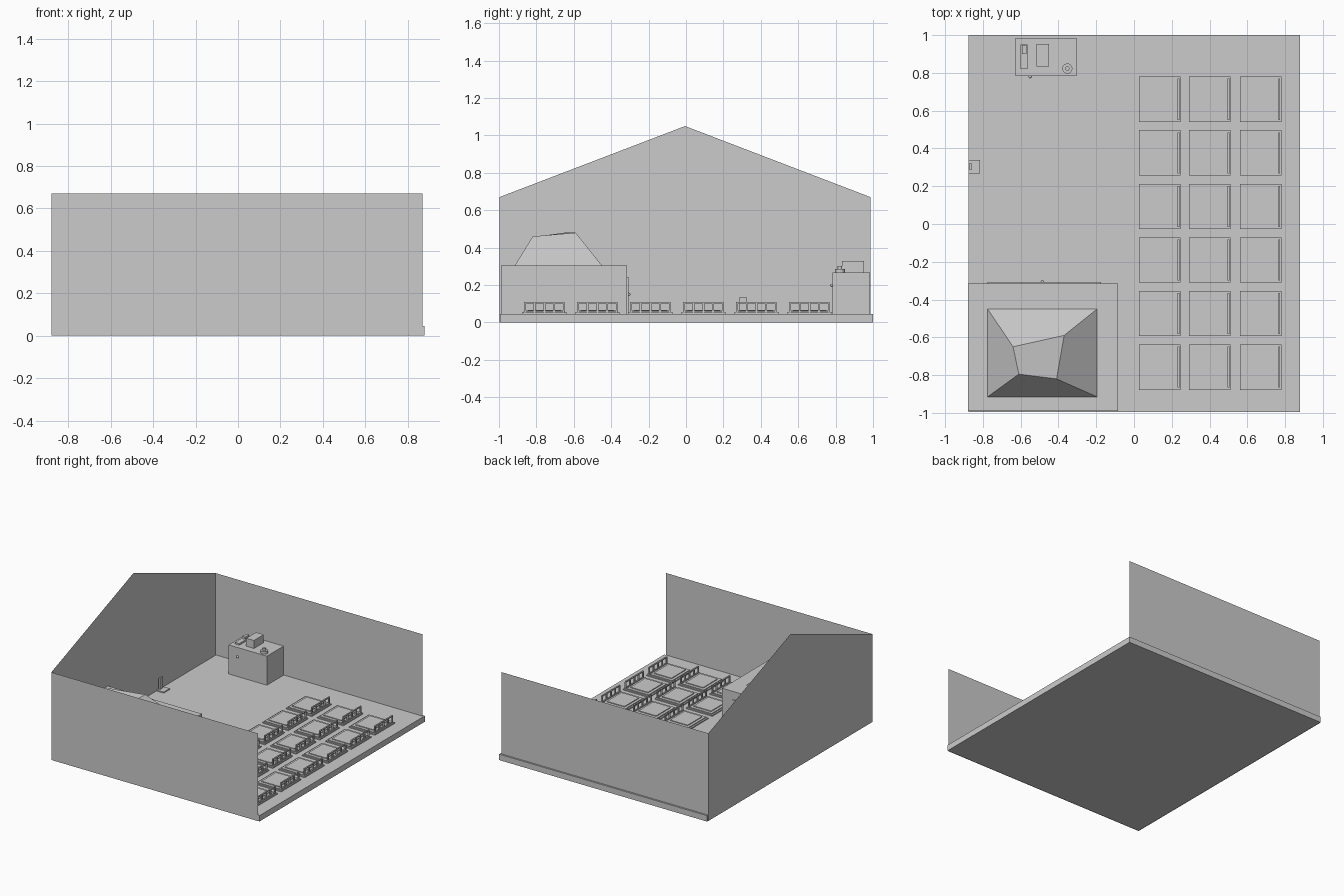
import bpy, bmesh
from mathutils import Matrix, Vector

if "Cube" in bpy.data.objects:
    bpy.data.objects.remove(bpy.data.objects["Cube"])

grey = bpy.data.materials.new("plain grey")
grey.diffuse_color = (0.6, 0.6, 0.6, 1)
grey.use_nodes = True
grey.node_tree.nodes["Principled BSDF"].inputs["Base Color"].default_value = grey.diffuse_color


def finish(name, bm, link=True):
    bmesh.ops.recalc_face_normals(bm, faces=bm.faces)
    me = bpy.data.meshes.new(name)
    bm.to_mesh(me)
    bm.free()
    me.materials.append(grey)
    ob = bpy.data.objects.new(name, me)
    bpy.context.collection.objects.link(ob)
    return ob


def add_box(bm, x0, x1, y0, y1, z0, z1):
    c = Vector(((x0 + x1) / 2, (y0 + y1) / 2, (z0 + z1) / 2))
    m = Matrix.Translation(c) @ Matrix.Diagonal((x1 - x0, y1 - y0, z1 - z0, 1))
    bmesh.ops.create_cube(bm, size=1, matrix=m)


def boxes(name, *specs):
    bm = bmesh.new()
    for s in specs:
        add_box(bm, *s)
    return finish(name, bm)


def sheet(name, pts):
    bm = bmesh.new()
    bm.faces.new([bm.verts.new(p) for p in pts])
    return finish(name, bm)


def knob(name, loc, r):
    bm = bmesh.new()
    bmesh.ops.create_uvsphere(bm, u_segments=12, v_segments=8, radius=r,
                              matrix=Matrix.Translation(loc))
    for f in bm.faces:
        f.smooth = True
    return finish(name, bm)


FL = 0.045           # floor top
L, R = -0.88, 0.87   # wall ends
F, B = -0.998, 0.987  # front and back wall planes

# room shell: floor slab and thin walls, right side open
boxes("floor", (-0.877, 0.88, -0.995, 1.0, 0, FL))
for name, y in (("front_wall", F), ("back_wall", B)):
    sheet(name, [(L, y, 0), (R, y, 0), (R, y, 0.67), (L, y, 0.67)])
sheet("gable_wall", [(L, F, 0), (L, B, 0), (L, B, 0.67), (L, -0.005, 1.05), (L, F, 0.67)])

# raised platform with front panel and knob
boxes("platform", (-0.878, -0.085, -0.99, -0.315, FL, 0.305))
boxes("platform_panel", (-0.775, -0.175, -0.316, -0.308, FL, 0.243))
knob("panel_knob", (-0.485, -0.306, 0.15), 0.009)

# irregular block on the platform
bm = bmesh.new()
base = [bm.verts.new((x, y, 0.305)) for x, y in
        ((-0.775, -0.915), (-0.195, -0.915), (-0.195, -0.45), (-0.775, -0.45))]
top = [bm.verts.new(p) for p in
       ((-0.61, -0.795, 0.46), (-0.41, -0.82, 0.46), (-0.37, -0.59, 0.48), (-0.64, -0.65, 0.48))]
bm.faces.new(base)
bm.faces.new(top)
for i in range(4):
    j = (i + 1) % 4
    bm.faces.new((base[i], base[j], top[j], top[i]))
finish("faceted_block", bm)

# low floor seats: plate, pad, cushion and railed backrest
bm = bmesh.new()
add_box(bm, -0.11, 0.11, -0.12, 0.12, FL, 0.053)
add_box(bm, -0.098, 0.088, -0.11, 0.11, 0.053, 0.06)
add_box(bm, -0.078, 0.07, -0.088, 0.088, 0.06, 0.066)
for z0, z1 in ((0.055, 0.063), (0.101, 0.109)):
    add_box(bm, 0.094, 0.104, -0.108, 0.108, z0, z1)
for i in range(5):
    y = -0.104 + i * 0.052
    add_box(bm, 0.094, 0.104, y - 0.005, y + 0.005, 0.053, 0.105)
seat = finish("floor_seat", bm)
cols = (0.136, 0.402, 0.67)
rows = [0.66 - 0.2835 * i for i in range(6)]
for x in cols:
    for y in rows:
        ob = seat if (x, y) == (cols[0], rows[0]) else bpy.data.objects.new("floor_seat", seat.data)
        if ob is not seat:
            bpy.context.collection.objects.link(ob)
        ob.location = (x, y, 0)

# cabinet at the back wall with items on top
CT = 0.267
boxes("cabinet", (-0.627, -0.304, 0.783, 0.985, FL, CT))
knob("cabinet_knob", (-0.55, 0.78, 0.198), 0.009)
boxes("cabinet_top_box", (-0.515, -0.45, 0.835, 0.953, CT, 0.328))
boxes("cabinet_top_tool", (-0.6, -0.563, 0.82, 0.95, CT, 0.28),
      (-0.594, -0.57, 0.9, 0.948, 0.28, 0.297))
bm = bmesh.new()
for r, z0, z1 in ((0.027, CT, 0.285), (0.012, 0.285, 0.303)):
    bmesh.ops.create_cone(bm, cap_ends=True, segments=16, radius1=r, radius2=r, depth=z1 - z0,
                          matrix=Matrix.Translation((-0.353, 0.823, (z0 + z1) / 2)))
finish("cabinet_top_bell", bm)

# small plate with upright at the gable wall
boxes("wall_stand", (-0.877, -0.815, 0.267, 0.34, FL, 0.053),
      (-0.872, -0.86, 0.285, 0.323, 0.053, 0.135))
